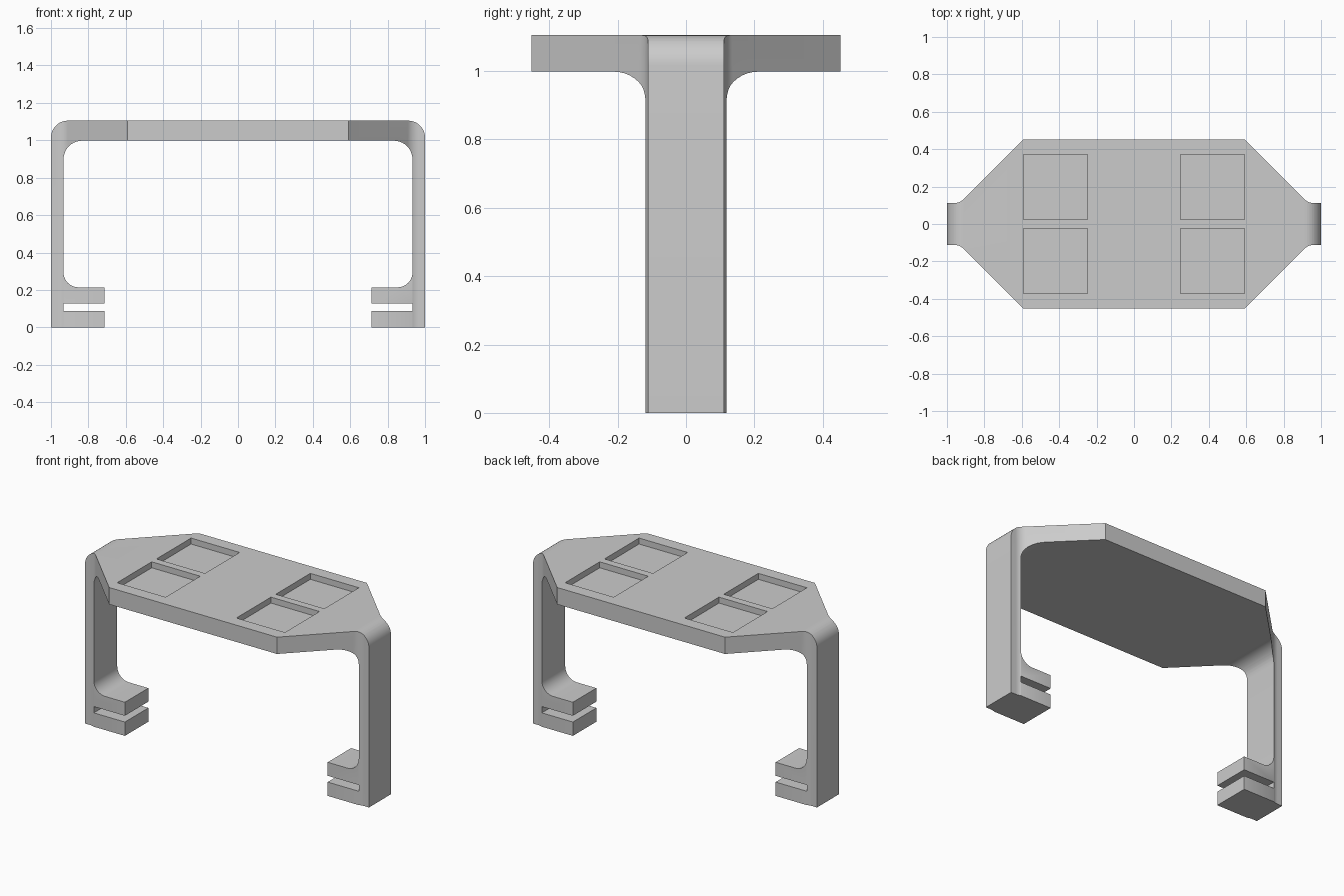
import bpy, bmesh, math
from mathutils import Vector

cube = bpy.data.objects.get("Cube")
if cube:
    bpy.data.objects.remove(cube, do_unlink=True)

grey = bpy.data.materials.new("plain grey")
grey.use_nodes = True
COLOUR = (0.6, 0.6, 0.6, 1)
grey.diffuse_color = COLOUR
grey.node_tree.nodes["Principled BSDF"].inputs["Base Color"].default_value = COLOUR


def rounded(corners, steps=10):
    """Outline from (a, b, radius) corners, with arcs where radius > 0."""
    out = []
    for i, (a, b, r) in enumerate(corners):
        p = Vector((a, b))
        if r == 0:
            out.append(p)
            continue
        u = (Vector(corners[i - 1][:2]) - p).normalized()
        v = (Vector(corners[(i + 1) % len(corners)][:2]) - p).normalized()
        half = u.angle(v) / 2
        centre = p + (u + v).normalized() * r / math.sin(half)
        start = p + u * r / math.tan(half) - centre
        end = p + v * r / math.tan(half) - centre
        sweep = math.pi - 2 * half
        for k in range(steps + 1):
            t = k / steps
            arc = (start * math.sin((1 - t) * sweep) + end * math.sin(t * sweep)) / math.sin(sweep)
            out.append(centre + arc)
    return out


def prism(name, outline, place, direction):
    """Extrude a flat outline, placed in space by a function."""
    bm = bmesh.new()
    face = bm.faces.new([bm.verts.new(place(p)) for p in outline])
    top = bmesh.ops.extrude_face_region(bm, geom=[face])["geom"]
    bmesh.ops.translate(bm, vec=direction, verts=[g for g in top if isinstance(g, bmesh.types.BMVert)])
    bmesh.ops.recalc_face_normals(bm, faces=bm.faces)
    mesh = bpy.data.meshes.new(name)
    bm.to_mesh(mesh)
    bm.free()
    mesh.materials.append(grey)
    obj = bpy.data.objects.new(name, mesh)
    bpy.context.collection.objects.link(obj)
    return obj


def box(name, x0, x1, y0, y1, z0, z1):
    corners = [Vector(c) for c in ((x0, y0), (x1, y0), (x1, y1), (x0, y1))]
    return prism(name, corners, lambda p: (p.x, p.y, z0), (0, 0, z1 - z0))


def combine(target, cutter, operation):
    cutter.hide_render = True
    mod = target.modifiers.new(operation.lower(), "BOOLEAN")
    mod.operation, mod.solver, mod.object = operation, "EXACT", cutter
    bpy.context.view_layer.objects.active = target
    bpy.ops.object.modifier_apply(modifier=mod.name)
    bpy.data.objects.remove(cutter, do_unlink=True)


TOP, UNDER, INNER, FOOT = 1.105, 0.998, 0.933, 0.714

# Front profile: table top, legs and slotted feet
side = [(1, TOP, 0.09), (1, 0, 0), (FOOT, 0, 0), (FOOT, 0.088, 0), (INNER, 0.088, 0),
        (INNER, 0.128, 0), (FOOT, 0.128, 0), (FOOT, 0.214, 0), (INNER, 0.214, 0.08),
        (INNER, UNDER, 0.1)]
profile = side + [(-x, z, r) for x, z, r in reversed(side)]
stand = prism("bracket_stand", rounded(profile), lambda p: (p.x, -0.6, p.y), (0, 1.2, 0))

# Plan outline: long plate tapering to the narrow legs
quarter = [(1.1, 0.111, 0), (0.932, 0.111, 0.08), (0.591, 0.452, 0)]
half = quarter + [(-x, y, r) for x, y, r in reversed(quarter)]
plan = half + [(x, -y, r) for x, y, r in reversed(half)]
combine(stand, prism("plan_cutter", rounded(plan), lambda p: (p.x, p.y, -0.1), (0, 0, 1.4)), "INTERSECT")

# Feet trimmed to the width of the legs
for s in (-1, 1):
    y0, y1 = sorted((s * 0.118, s * 0.7))
    combine(stand, box("foot_cutter", -0.94, 0.94, y0, y1, -0.2, 0.8), "DIFFERENCE")

# Four shallow square pockets in the plate
for sx in (-1, 1):
    for sy in (-1, 1):
        x0, x1 = sorted((sx * 0.249, sx * 0.591))
        y0, y1 = sorted((sy * 0.024, sy * 0.372))
        combine(stand, box("pocket_cutter", x0, x1, y0, y1, TOP - 0.038, TOP + 0.2), "DIFFERENCE")

bpy.ops.object.select_all(action="DESELECT")
stand.select_set(True)
bpy.context.view_layer.objects.active = stand
bpy.ops.object.shade_smooth_by_angle(angle=math.radians(30))
